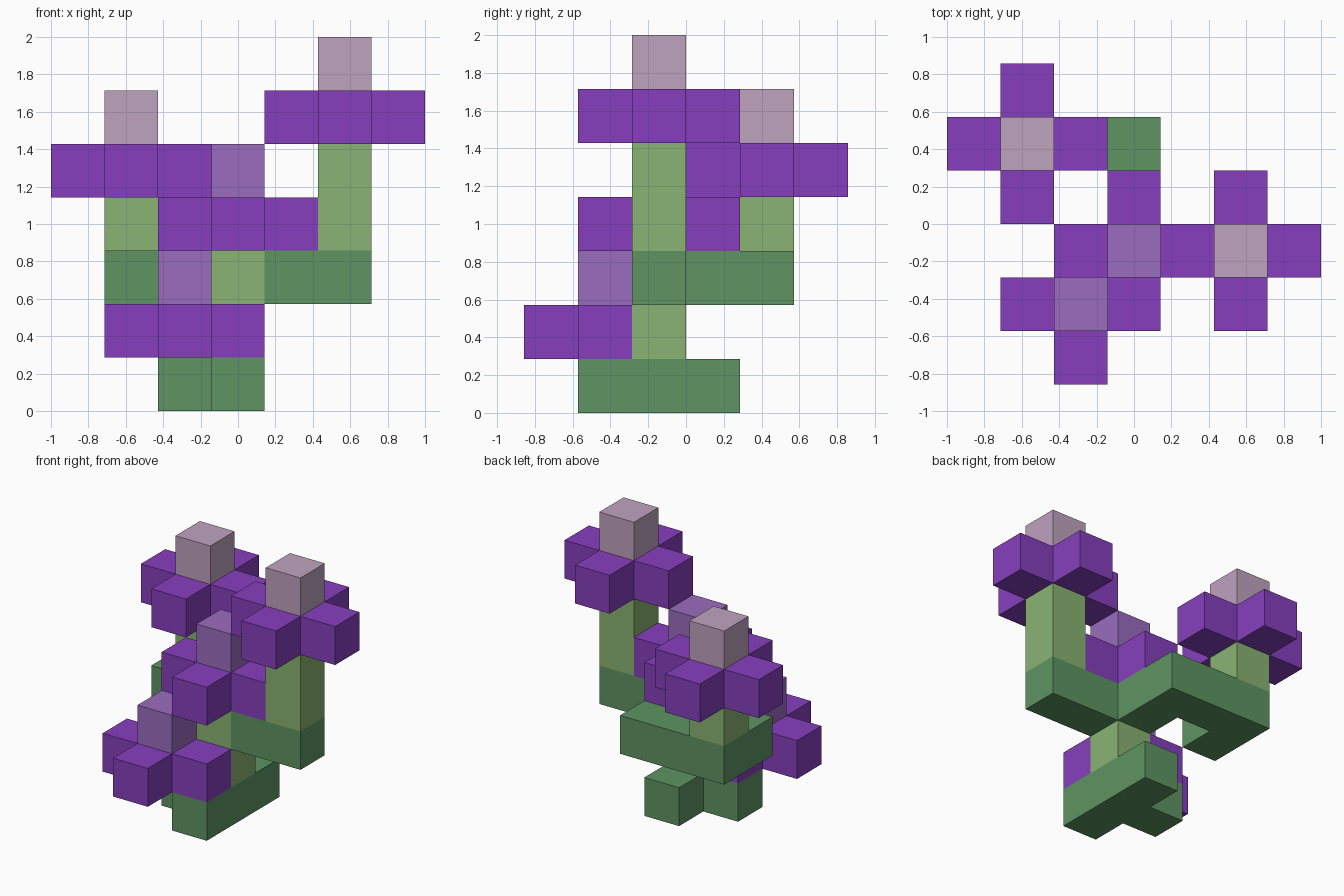
import bpy
import bmesh
from mathutils import Vector

cube = bpy.data.objects.get("Cube")
if cube:
    bpy.data.objects.remove(cube, do_unlink=True)

U = 2 / 7                         # edge of one block
ORIGIN = Vector((-3.5, -3, 0))    # grid corner, in blocks


def material(name, rgb):
    """Flat material from an sRGB 0-255 colour."""
    lin = [((c / 255 + 0.055) / 1.055) ** 2.4 for c in rgb]
    mat = bpy.data.materials.new(name)
    mat.use_nodes = True
    mat.diffuse_color = (*lin, 1)
    bsdf = mat.node_tree.nodes["Principled BSDF"]
    bsdf.inputs["Base Color"].default_value = (*lin, 1)
    bsdf.inputs["Roughness"].default_value = 0.9
    return mat


LEAF = material("leaf green", (94, 148, 98))
STEM = material("stem light green", (137, 180, 115))
PETAL = material("petal purple", (134, 63, 189))
PINK = material("pale pink", (191, 163, 191))
LILAC = material("lilac", (154, 108, 190))


def blocks(name, cells, mat):
    """Closed shell around a set of unit blocks, without inner walls."""
    cells = set(cells)
    bm = bmesh.new()
    for cell in cells:
        centre = Vector(cell) + Vector((0.5, 0.5, 0.5))
        for axis in range(3):
            for sign in (-1, 1):
                normal = Vector((0, 0, 0))
                normal[axis] = sign
                if tuple(int(a + b) for a, b in zip(cell, normal)) in cells:
                    continue
                side = Vector((0, 0, 0))
                side[(axis + 1) % 3] = 1
                up = normal.cross(side)
                corners = [(-1, -1), (1, -1), (1, 1), (-1, 1)]
                bm.faces.new([
                    bm.verts.new((centre + (normal + side * a + up * b) / 2 + ORIGIN) * U)
                    for a, b in corners])
    bmesh.ops.remove_doubles(bm, verts=bm.verts, dist=1e-4)
    mesh = bpy.data.meshes.new(name)
    bm.to_mesh(mesh)
    bm.free()
    mesh.materials.append(mat)
    obj = bpy.data.objects.new(name, mesh)
    bpy.context.collection.objects.link(obj)
    return obj


def flower(name, x, y, z, heart):
    """Cross of petals with a single block on top."""
    cross = [(0, 0), (1, 0), (-1, 0), (0, 1), (0, -1)]
    blocks(name + "_petals", [(x + a, y + b, z) for a, b in cross], PETAL)
    blocks(name + "_heart", [(x, y, z + 1)], heart)


# Base leaves and main stem
blocks("base_leaves", [(3, 1, 0), (3, 2, 0), (3, 3, 0), (2, 2, 0)], LEAF)
blocks("main_stem", [(3, 2, 1), (3, 2, 2)], STEM)

# Side branches and the stems they carry
blocks("left_branch", [(4, 2, 2), (5, 2, 2)], LEAF)
blocks("back_branch", [(3, 3, 2), (3, 4, 2), (2, 4, 2), (1, 4, 2), (1, 3, 2)], LEAF)
blocks("left_stem", [(5, 2, 3), (5, 2, 4)], STEM)
blocks("back_stem", [(1, 4, 3)], STEM)

# Flowers
flower("left_flower", 5, 2, 5, PINK)
flower("back_flower", 1, 4, 4, PINK)
flower("middle_flower", 3, 2, 3, LILAC)
flower("front_flower", 2, 1, 1, LILAC)
